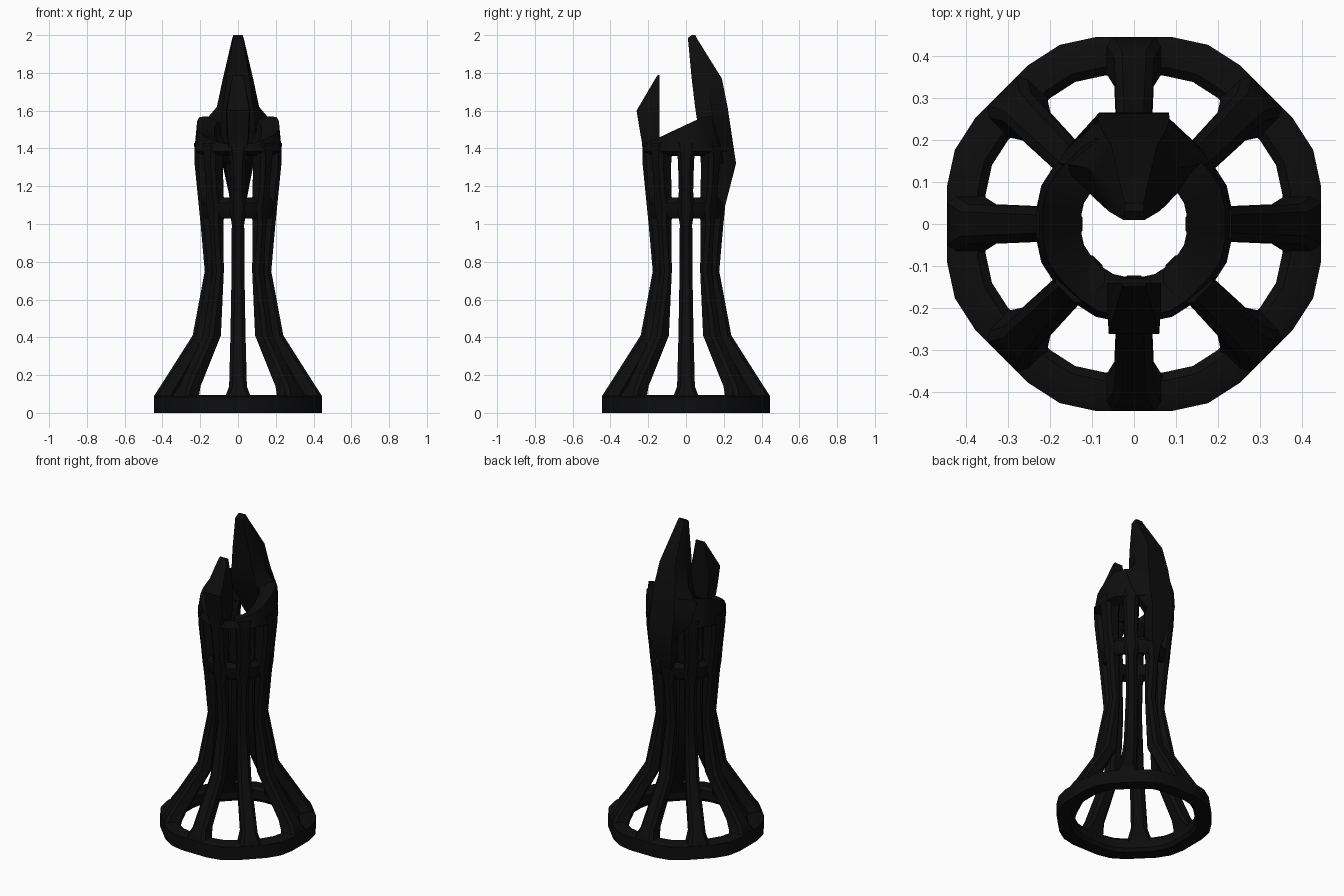
import bpy, bmesh, math
from math import sin, cos, pi, radians

if "Cube" in bpy.data.objects:
    bpy.data.objects.remove(bpy.data.objects["Cube"])

mat = bpy.data.materials.new("black")
mat.diffuse_color = (0.004, 0.004, 0.004, 1)
mat.use_nodes = True
mat.node_tree.nodes["Principled BSDF"].inputs["Base Color"].default_value = mat.diffuse_color


def loft(name, rings, closed=False, turn=0.0):
    """Skin a list of equal-length point loops; closed joins last to first."""
    bm = bmesh.new()
    rows = [[bm.verts.new(p) for p in r] for r in rings]
    n, m = len(rows), len(rows[0])
    for i in range(n if closed else n - 1):
        a, b = rows[i], rows[(i + 1) % n]
        for j in range(m):
            k = (j + 1) % m
            bm.faces.new((a[j], a[k], b[k], b[j]))
    if not closed:
        bm.faces.new(rows[0])
        bm.faces.new(rows[-1])
    bmesh.ops.recalc_face_normals(bm, faces=bm.faces)
    me = bpy.data.meshes.new(name)
    bm.to_mesh(me)
    bm.free()
    ob = bpy.data.objects.new(name, me)
    bpy.context.collection.objects.link(ob)
    me.materials.append(mat)
    ob.rotation_euler.z = turn
    bpy.ops.object.select_all(action='DESELECT')
    ob.select_set(True)
    bpy.context.view_layer.objects.active = ob
    bpy.ops.object.shade_smooth_by_angle(angle=radians(35))
    return ob


def band(name, profile, half_deg=11.3):
    """Faceted ring: flat at each leg with one extra corner between legs.
    profile(x, y) gives the (radius, z) section for a unit direction."""
    rings = []
    for i in range(8):
        for d in (-half_deg, half_deg, 22.5):
            a = radians(45 * i + d)
            k = 1.016 if d == 22.5 else 1.0
            rings.append([(r * k * cos(a), r * k * sin(a), z)
                          for r, z in profile(cos(a), sin(a))])
    return loft(name, rings, closed=True)


# Base ring
band("base_ring", lambda x, y: [(0.375, 0), (0.454, 0), (0.454, 0.085), (0.435, 0.095),
                                (0.38, 0.095), (0.36, 0.075), (0.36, 0.02)])

# Eight curved legs: z, inner radius, outer radius, half width
leg = [(0.04, 0.36, 0.444, 0.088), (0.09, 0.34, 0.444, 0.066), (0.14, 0.31, 0.412, 0.047),
       (0.41, 0.15, 0.24, 0.040), (0.75, 0.122, 0.176, 0.034), (1.0, 0.125, 0.198, 0.033),
       (1.08, 0.127, 0.206, 0.046), (1.17, 0.13, 0.215, 0.038), (1.32, 0.135, 0.23, 0.042),
       (1.43, 0.13, 0.232, 0.05)]


def leg_section(z, a, b, w):
    c = 0.018
    return [(a, -w + c, z), (a + c, -w, z), (b - c, -w, z), (b, -w + c, z),
            (b, w - c, z), (b - c, w, z), (a + c, w, z), (a, w - c, z)]


for i in range(8):
    loft("leg_%d" % i, [leg_section(*s) for s in leg], turn=i * pi / 4)

# Thin brace ring tying the legs together
band("brace_ring", lambda x, y: [(0.13, 1.05), (0.175, 1.03), (0.192, 1.06),
                                 (0.195, 1.11), (0.175, 1.14), (0.13, 1.12)], 10)


# Upper rim, its top sloping up to the back
def rim(x, y):
    top_in = min(1.49 + 0.127 * y * 0.5 + 0.03 * y, 1.56)
    top_out = min(1.525 + 0.47 * y * 0.22, 1.57)
    return [(0.13, 1.40), (0.18, 1.36), (0.235, 1.385), (0.22, top_out), (0.127, top_in)]


band("upper_rim", rim, 10)


def blade(name, sections):
    """Stacked hexagons: z, y near, y far, half widths near / middle / far."""
    rings = []
    for z, a, b, wa, wm, wb in sections:
        m = (a + b) / 2
        rings.append([(-wa, a, z), (wa, a, z), (wm, m, z),
                      (wb, b, z), (-wb, b, z), (-wm, m, z)])
    return loft(name, rings)


# Tall back blade
blade("back_blade", [(1.10, 0.13, 0.208, 0.03, 0.04, 0.035),
                     (1.32, 0.14, 0.265, 0.04, 0.07, 0.083),
                     (1.42, 0.11, 0.25, 0.09, 0.16, 0.085),
                     (1.54, 0.06, 0.232, 0.09, 0.18, 0.08),
                     (1.62, 0.048, 0.22, 0.08, 0.112, 0.075),
                     (1.77, 0.03, 0.19, 0.06, 0.08, 0.055),
                     (1.985, 0.01, 0.056, 0.026, 0.03, 0.024),
                     (2.0, 0.03, 0.05, 0.022, 0.024, 0.02)])

# Short front blade
blade("front_blade", [(1.36, -0.14, -0.22, 0.045, 0.048, 0.045),
                      (1.48, -0.14, -0.242, 0.06, 0.06, 0.055),
                      (1.60, -0.14, -0.262, 0.064, 0.064, 0.06),
                      (1.78, -0.14, -0.156, 0.03, 0.03, 0.03),
                      (1.79, -0.14, -0.148, 0.028, 0.028, 0.028)])
